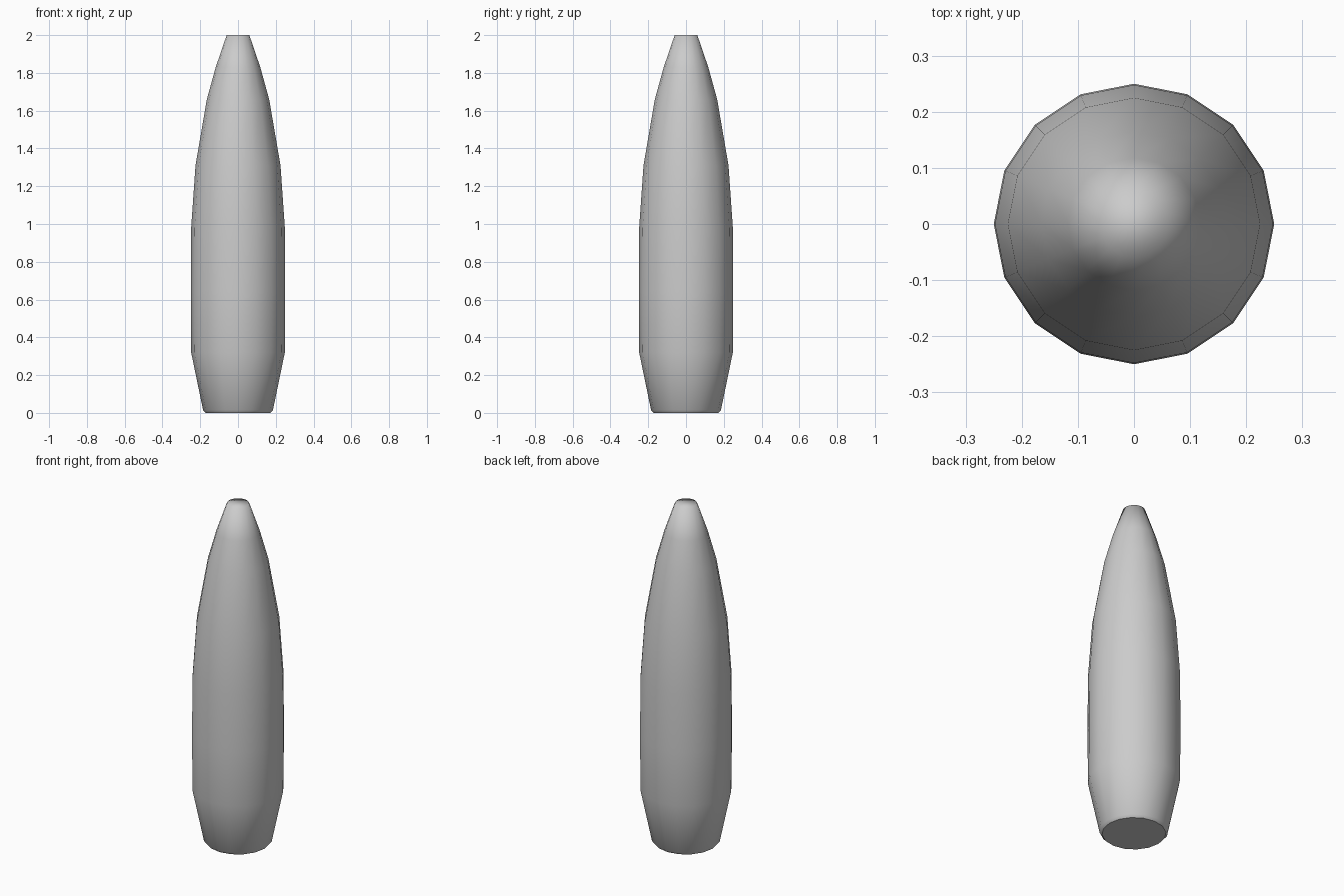
import bpy, bmesh, math

cube = bpy.data.objects.get("Cube")
if cube:
    bpy.data.objects.remove(cube, do_unlink=True)

SIDES = 16
# Silhouette from the base to the blunt tip: (radius, height)
PROFILE = [(0.172, 0.0), (0.185, 0.015), (0.248, 0.32), (0.25, 0.64),
           (0.248, 0.98), (0.225, 1.31), (0.165, 1.66), (0.118, 1.83),
           (0.06, 2.0)]


def make_material(name, rgb):
    mat = bpy.data.materials.new(name)
    mat.use_nodes = True
    colour = (*rgb, 1.0)
    mat.diffuse_color = colour
    mat.node_tree.nodes["Principled BSDF"].inputs["Base Color"].default_value = colour
    return mat


def lathe(name, profile, sides, mat):
    bm = bmesh.new()
    rings = []
    for radius, z in profile:
        angles = [math.tau * i / sides for i in range(sides)]
        rings.append([bm.verts.new((radius * math.cos(a), radius * math.sin(a), z))
                      for a in angles])
    # Side walls
    for low, high in zip(rings, rings[1:]):
        for i in range(sides):
            j = (i + 1) % sides
            bm.faces.new((low[i], low[j], high[j], high[i]))
    # Flat base and tip
    base = bm.faces.new(rings[0][::-1])
    bm.faces.new(rings[-1])
    for face in bm.faces:
        face.smooth = True
    # Crisp rim around the base only
    for edge in base.edges:
        edge.smooth = False
    mesh = bpy.data.meshes.new(name)
    bm.to_mesh(mesh)
    bm.free()
    mesh.materials.append(mat)
    obj = bpy.data.objects.new(name, mesh)
    bpy.context.collection.objects.link(obj)
    return obj


grey = make_material("plain grey", (0.6, 0.6, 0.6))
lathe("tapered_body", PROFILE, SIDES, grey)
